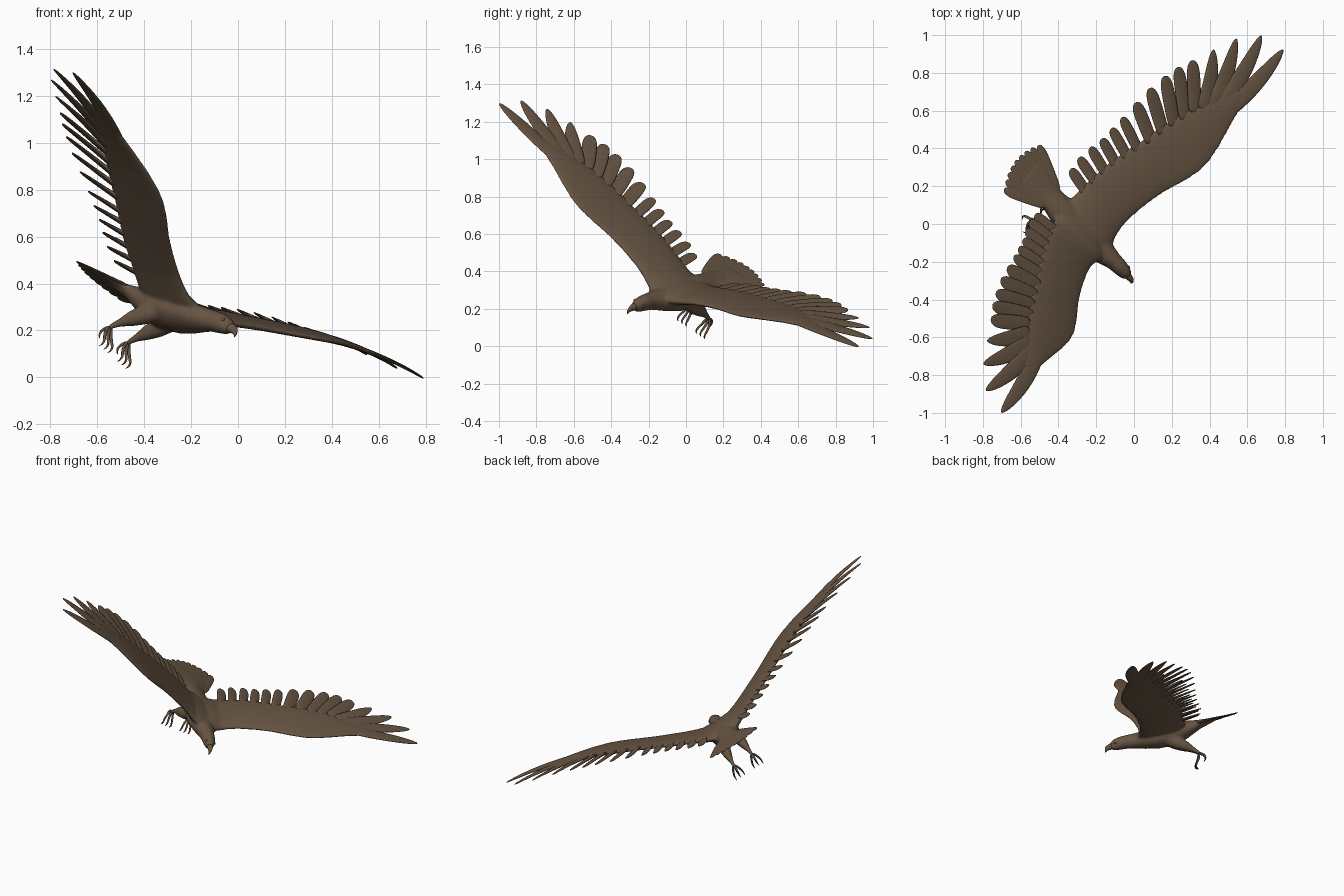
import bpy, bmesh, math
from mathutils import Vector, Matrix

if "Cube" in bpy.data.objects:
    bpy.data.objects.remove(bpy.data.objects["Cube"])

# The bird is modelled in its own frame (x forward, y left, z up), then banked into flight
FWD, LEFT, UP = Vector((.685, -.691, -.23)), Vector((.539, .697, -.472)), Vector((.486, .199, .85))
POSE = Matrix.Translation((-.27, -.03, .30)) @ Matrix((FWD, LEFT, UP)).transposed().to_4x4()

brown = bpy.data.materials.new("feather brown")
brown.diffuse_color = (.135, .09, .056, 1)
brown.use_nodes = True
brown.node_tree.nodes["Principled BSDF"].inputs["Base Color"].default_value = brown.diffuse_color


def tube(bm, rows, side=None, up=(0, 0, 1), n=12):
    """Loft ellipses along rows of (point, half width, half height)."""
    pts = [Vector(r[0]) for r in rows]
    rings = []
    for i, (p, (_, w, h)) in enumerate(zip(pts, rows)):
        t = (pts[min(i + 1, len(pts) - 1)] - pts[max(i - 1, 0)]).normalized()
        a = Vector(side) if side else Vector(up).cross(t).normalized()
        b = Vector(up) if side else t.cross(a)
        rings.append([bm.verts.new(p + a * w * math.cos(k * math.tau / n)
                                   + b * h * math.sin(k * math.tau / n)) for k in range(n)])
    faces = [bm.faces.new((r0[k], r0[(k + 1) % n], r1[(k + 1) % n], r1[k]))
             for r0, r1 in zip(rings, rings[1:]) for k in range(n)]
    faces += [bm.faces.new(rings[0][::-1]), bm.faces.new(rings[-1])]
    bmesh.ops.recalc_face_normals(bm, faces=faces)


def finish(bm, name, mirror=True, smooth=1):
    me = bpy.data.meshes.new(name)
    bm.to_mesh(me)
    bm.free()
    for p in me.polygons:
        p.use_smooth = True
    ob = bpy.data.objects.new(name, me)
    bpy.context.collection.objects.link(ob)
    me.materials.append(brown)
    ob.matrix_world = POSE
    if mirror:
        m = ob.modifiers.new("mirror", 'MIRROR')
        m.use_axis = (False, True, False)
        m.use_mirror_merge = False
    if smooth:
        m = ob.modifiers.new("smooth", 'SUBSURF')
        m.levels = m.render_levels = smooth
    return ob


def lift(s):
    """Height of the wing surface at span s."""
    t = [0, .02, .068, .112, .155, .198, .24, .28, .316, .347, .374, .398, .42, .436, .45]
    i = min(int(s * 10), 13)
    return t[i] + (t[i + 1] - t[i]) * (s * 10 - i)


STEPS = (0, .2, .4, .6, .8, .93, 1)
ROUND = (.85, .98, 1, 1, .97, .75, .3)
POINTED = (.9, 1, 1, .9, .68, .42, .1)


def feather(bm, base, tip, width, shape, height, thick=.012, bend=0):
    rows = []
    for t, k in zip(STEPS, shape):
        f = base[0] + (tip[0] - base[0]) * t + bend * math.sin(math.pi * t)
        s = base[1] + (tip[1] - base[1]) * t
        rows.append(((f, s, height(f, s)), width * k, thick * (1 - .7 * t)))
    tube(bm, rows, n=10)


# body with neck and head
bm = bmesh.new()
tube(bm, [((f, 0, u), w, h) for f, u, w, h in [
    (-.36, .0, .06, .012), (-.25, -.008, .07, .032), (-.15, -.02, .084, .062),
    (-.05, -.03, .096, .076), (.05, -.028, .102, .072), (.13, -.02, .086, .06),
    (.19, -.012, .062, .052), (.24, -.005, .047, .046), (.285, -.003, .043, .044),
    (.325, -.006, .037, .038), (.355, -.012, .024, .026)]], n=24)
# tail root
tube(bm, [((-.2, 0, -.005), .068, .03), ((-.28, 0, 0), .088, .018), ((-.36, 0, .002), .115, .012),
          ((-.43, 0, .002), .14, .008)], n=24)
# fleshy part of the wings: span, leading edge, trailing edge, half thickness
arm = [(0, .185, -.16, .05), (.05, .178, -.162, .047), (.095, .16, -.16, .042), (.15, .149, -.158, .036),
       (.214, .147, -.157, .031), (.32, .16, -.15, .027), (.417, .182, -.13, .024), (.534, .224, -.1, .022),
       (.61, .243, -.085, .021), (.673, .246, -.07, .02), (.772, .229, -.042, .018), (.88, .2, .01, .015),
       (.97, .18, .05, .012), (1.05, .16, .085, .009)]
for y in (1, -1):
    tube(bm, [(((a + b) / 2, s * y, lift(s)), (a - b) / 2, h) for s, a, b, h in arm], side=(1, 0, 0), n=32)
    # legs
    tube(bm, [((f, s * y, u), w, h) for f, s, u, w, h in [
        (-.02, .05, -.05, .04, .045), (-.08, .058, -.092, .039, .045), (-.13, .063, -.13, .029, .034),
        (-.17, .067, -.162, .017, .019), (-.2, .07, -.188, .012, .013), (-.21, .07, -.204, .011, .011)]], n=16)
ob = finish(bm, "body_and_wings", False, 0)
m = ob.modifiers.new("blend", 'REMESH')
m.mode, m.voxel_size, m.use_smooth_shade = 'VOXEL', .0065, True
m = ob.modifiers.new("soften", 'SMOOTH')
m.factor, m.iterations = .5, 14

# hooked beak
bm = bmesh.new()
tube(bm, [((.33, 0, -.01), .025, .028), ((.36, 0, -.009), .019, .023), ((.385, 0, -.014), .012, .016),
          ((.399, 0, -.026), .008, .009), ((.4, 0, -.044), .002, .003)], side=(0, 1, 0), up=(.35, 0, .94))
finish(bm, "beak", False)

# eyes
bm = bmesh.new()
bmesh.ops.create_uvsphere(bm, u_segments=12, v_segments=8, radius=.008,
                          matrix=Matrix.Translation((.322, .032, .006)))
finish(bm, "eyes", smooth=0)

# flight feathers: base forward, base span, tip forward, tip span
flight = [
    (.125, .9, .14, 1.382), (.09, .9, 0, 1.352), (.065, .87, -.095, 1.24), (.035, .84, -.15, 1.11),
    (.01, .8, -.196, .99), (.0, .74, -.231, .911), (-.02, .68, -.252, .829), (-.035, .615, -.267, .732),
    (-.05, .545, -.269, .631), (-.065, .47, -.267, .531), (-.085, .41, -.267, .456), (-.1, .345, -.267, .386),
    (-.11, .28, -.279, .317), (-.115, .215, -.285, .242), (-.115, .15, -.274, .175)]
bm = bmesh.new()
for i, (bf, bs, tf, ts) in enumerate(flight):
    hand = i < 4
    feather(bm, (bf, bs), (tf, ts), .049 if hand else .044 if i < 9 else .036,
            POINTED if hand else ROUND, lambda f, s: lift(s), bend=.014 if hand else 0)
finish(bm, "flight_feathers")

# tail fan
bm = bmesh.new()
for k in range(-4, 5):
    a = k / 4
    feather(bm, (-.24, .05 * a), (-.528 + .05 * a * a, .172 * a), .034, ROUND,
            lambda f, s: .004 - .06 * s * s, thick=.009)
finish(bm, "tail_feathers", False)

# toes with curved claws
bm = bmesh.new()
for k in (-1, 0, 1):
    y = .071 + .006 * k
    tube(bm, [((-.205, y, -.192), .008, .008), ((-.2, y + .014 * k, -.222), .008, .008),
              ((-.18, y + .022 * k, -.25), .007, .007), ((-.163, y + .026 * k, -.27), .006, .006),
              ((-.163, y + .026 * k, -.288), .004, .004), ((-.176, y + .026 * k, -.3), .001, .001)],
         up=(1, 0, 0), n=8)
tube(bm, [((-.203, .07, -.194), .008, .008), ((-.23, .07, -.207), .008, .008), ((-.244, .07, -.228), .006, .006),
          ((-.238, .07, -.25), .004, .004), ((-.222, .07, -.26), .001, .001)], up=(0, 1, 0), n=8)
finish(bm, "toes")
